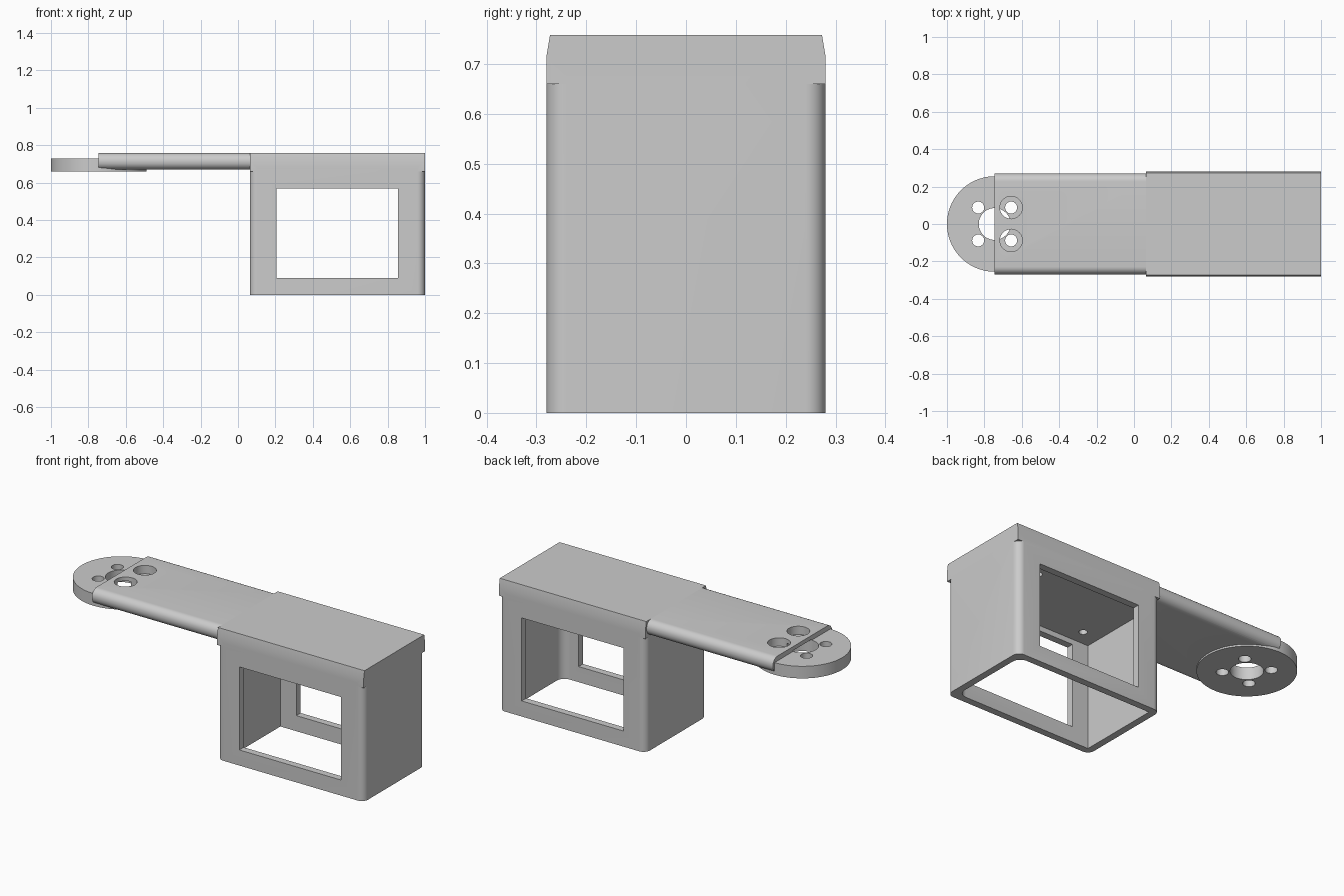
import bpy, bmesh, math
from mathutils import Vector

if "Cube" in bpy.data.objects:
    bpy.data.objects.remove(bpy.data.objects["Cube"], do_unlink=True)

grey = bpy.data.materials.new("plain grey")
grey.use_nodes = True
COLOR = (0.6, 0.6, 0.6, 1)
grey.diffuse_color = COLOR
grey.node_tree.nodes["Principled BSDF"].inputs["Base Color"].default_value = COLOR

BOX_L, BOX_R, HALF_W = 0.063, 1.0, 0.28
TOP, CAP_Z = 0.758, 0.66
WALL = 0.04
DISC_X, DISC_R, PITCH = -0.745, 0.255, 0.088


def rounded_rect(u0, u1, v0, v1, radii, steps=8):
    """Counter-clockwise outline; radii start at (u1, v1)."""
    pts = []
    corners = [(u1, v1, -1, -1), (u0, v1, 1, -1), (u0, v0, 1, 1), (u1, v0, -1, 1)]
    for i, ((u, v, su, sv), r) in enumerate(zip(corners, radii)):
        if r == 0:
            pts.append((u, v))
            continue
        for k in range(steps + 1):
            a = math.pi / 2 * (i + k / steps)
            pts.append((u + su * r + r * math.cos(a), v + sv * r + r * math.sin(a)))
    return pts


def circle(x, y, r, n=48):
    return [(x + r * math.cos(2 * math.pi * k / n), y + r * math.sin(2 * math.pi * k / n))
            for k in range(n)]


def prism(name, outline, lo, hi, axis="z"):
    """Extrude an outline along z (outline in x, y) or x (outline in y, z)."""
    bm = bmesh.new()
    place = (lambda u, v: (u, v, lo)) if axis == "z" else (lambda u, v: (lo, u, v))
    face = bm.faces.new([bm.verts.new(place(u, v)) for u, v in outline])
    step = Vector((0, 0, hi - lo) if axis == "z" else (hi - lo, 0, 0))
    top = bmesh.ops.extrude_face_region(bm, geom=[face])["geom"]
    bmesh.ops.translate(bm, vec=step, verts=[g for g in top if isinstance(g, bmesh.types.BMVert)])
    bmesh.ops.recalc_face_normals(bm, faces=bm.faces)
    mesh = bpy.data.meshes.new(name)
    bm.to_mesh(mesh)
    bm.free()
    mesh.materials.append(grey)
    obj = bpy.data.objects.new(name, mesh)
    bpy.context.collection.objects.link(obj)
    return obj


def select(obj):
    bpy.ops.object.select_all(action="DESELECT")
    obj.select_set(True)
    bpy.context.view_layer.objects.active = obj


def combine(obj, tool, operation="DIFFERENCE"):
    mod = obj.modifiers.new("combine", "BOOLEAN")
    mod.operation, mod.solver, mod.object = operation, "EXACT", tool
    select(obj)
    bpy.ops.object.modifier_apply(modifier=mod.name)
    bpy.data.objects.remove(tool, do_unlink=True)


# Holder: round-cornered sleeve under a square cap with tapered sides
holder = prism("holder", rounded_rect(BOX_L, BOX_R, -HALF_W, HALF_W, [0.04] * 4), 0, CAP_Z + 0.02)
taper = HALF_W - 0.007
cap_profile = [(-HALF_W, CAP_Z), (HALF_W, CAP_Z), (HALF_W, 0.715),
               (taper, TOP), (-taper, TOP), (-HALF_W, 0.715)]
combine(holder, prism("cap", cap_profile, BOX_L, BOX_R, "x"), "UNION")

# Holder cavity, open at the bottom
cavity = rounded_rect(BOX_L + WALL, BOX_R - WALL, -HALF_W + WALL, HALF_W - WALL,
                      [0.05, 0, 0, 0.05])
combine(holder, prism("cavity", cavity, -0.1, 0.6))

# Windows through both long sides
combine(holder, prism("window", [(-1, 0.09), (1, 0.09), (1, 0.57), (-1, 0.57)], 0.205, 0.855, "x"))

# Blind screw holes in the cavity ceiling
for x, y in ((0.76, 0.15), (0.21, -0.15)):
    combine(holder, prism("screw_hole", circle(x, y, 0.022, 24), 0.55, 0.68))

# Arm: flat bar with rounded long edges, and the mounting disc under its end
arm = prism("arm", rounded_rect(-0.27, 0.27, 0.67, TOP, [0.042] * 4), DISC_X, BOX_L, "x")
disc = prism("mounting_disc", circle(DISC_X, 0, DISC_R, 96), CAP_Z, 0.73)
combine(arm, disc, "UNION")
arm.name = "arm_with_disc"

# Hub hole, four screw holes and two counterbores
combine(arm, prism("hub_hole", circle(DISC_X, 0, 0.085), 0.6, 0.735))
for sx in (-1, 1):
    for sy in (-1, 1):
        x, y = DISC_X + sx * PITCH, sy * PITCH
        combine(arm, prism("screw_hole", circle(x, y, 0.032, 32), 0.6, 0.9))
        if sx > 0:
            combine(arm, prism("counterbore", circle(x, y, 0.06), 0.71, 0.9))

for obj in (holder, arm):
    select(obj)
    bpy.ops.object.shade_smooth_by_angle(angle=math.radians(30))
    for poly in obj.data.polygons:
        poly.material_index = 0
